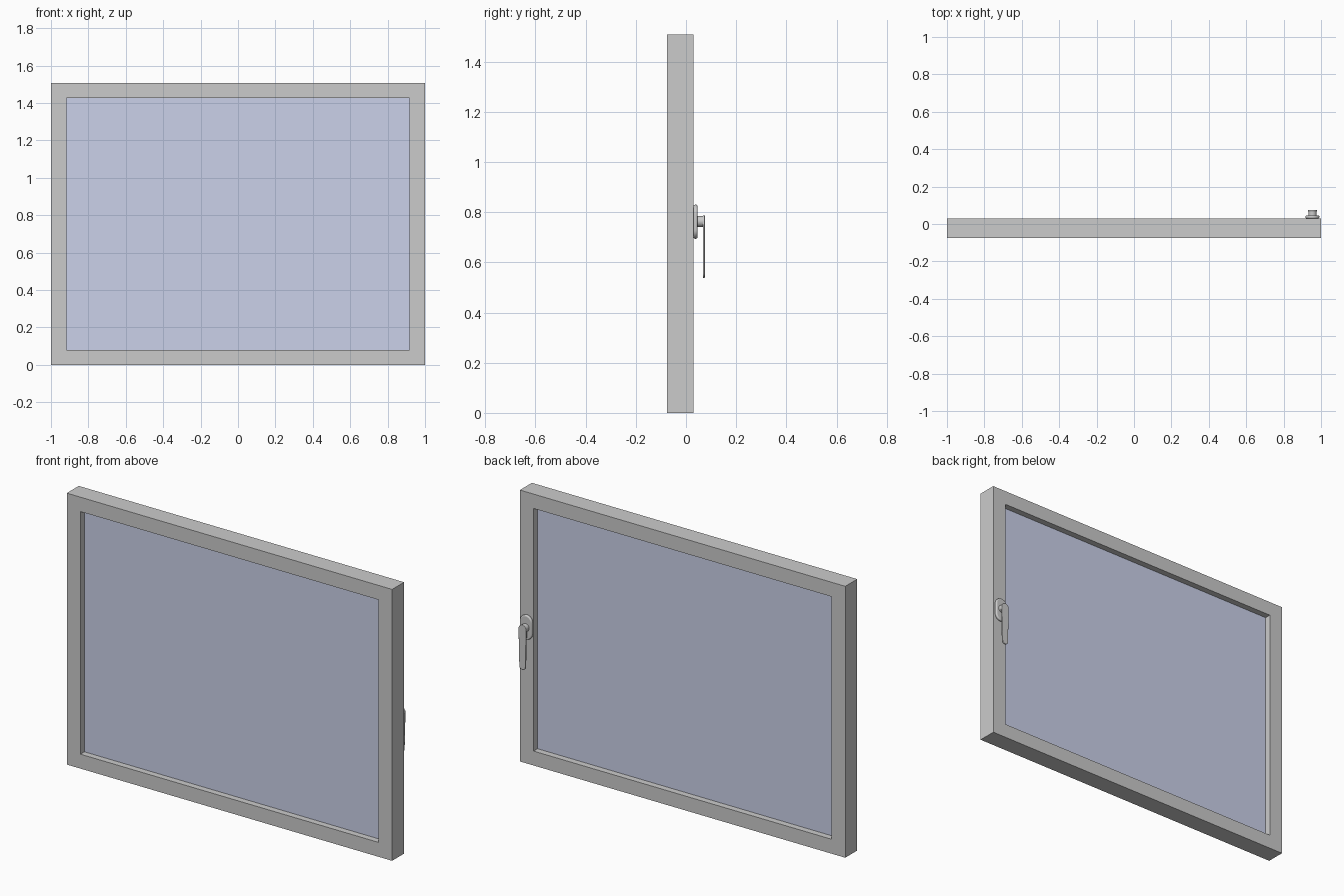
import bpy, bmesh
from math import sin, cos, pi

if "Cube" in bpy.data.objects:
    bpy.data.objects.remove(bpy.data.objects["Cube"])

H = 1.508                 # overall height
FRONT, BACK = -0.075, 0.03  # frame depth
HX = 0.954                # handle centre line


def finish(name, bm, smooth=False, bevel=0):
    bmesh.ops.recalc_face_normals(bm, faces=bm.faces)
    mesh = bpy.data.meshes.new(name)
    bm.to_mesh(mesh)
    bm.free()
    ob = bpy.data.objects.new(name, mesh)
    bpy.context.collection.objects.link(ob)
    if bevel:
        mod = ob.modifiers.new("Bevel", 'BEVEL')
        mod.width, mod.segments = bevel, 3
        mod.limit_method = 'ANGLE'
    if smooth:
        bpy.ops.object.select_all(action='DESELECT')
        ob.select_set(True)
        bpy.context.view_layer.objects.active = ob
        bpy.ops.object.shade_smooth_by_angle()
    return ob


def extrude_y(bm, faces, depth):
    geo = bmesh.ops.extrude_face_region(bm, geom=faces, use_keep_orig=True)
    verts = [g for g in geo["geom"] if isinstance(g, bmesh.types.BMVert)]
    bmesh.ops.translate(bm, verts=verts, vec=(0, depth, 0))


def prism(name, outline, y0, y1, **kw):
    bm = bmesh.new()
    face = bm.faces.new([bm.verts.new((x, y0, z)) for x, z in outline])
    extrude_y(bm, [face], y1 - y0)
    return finish(name, bm, **kw)


def capsule(z_top, r_top, z_bot, r_bot, n=16):
    """Upright outline with a round top and a round bottom."""
    pts = [(HX + r_top * cos(pi * i / n), z_top + r_top * sin(pi * i / n)) for i in range(n + 1)]
    pts += [(HX - r_bot * cos(pi * i / n), z_bot - r_bot * sin(pi * i / n)) for i in range(n + 1)]
    return pts


def rect(x, z0, z1):
    return [(-x, z0), (x, z0), (x, z1), (-x, z1)]


# Frame: a rectangular ring
bm = bmesh.new()
outer = [bm.verts.new((x, FRONT, z)) for x, z in rect(1, 0, H)]
inner = [bm.verts.new((x, FRONT, z)) for x, z in rect(0.916, 0.08, H - 0.08)]
ring = [bm.faces.new((outer[i], outer[(i + 1) % 4], inner[(i + 1) % 4], inner[i])) for i in range(4)]
extrude_y(bm, ring, BACK - FRONT)
finish("window_frame", bm)

# Glass pane
glass = prism("glass_pane", rect(0.916, 0.08, H - 0.08), -0.04, -0.005)
mat = bpy.data.materials.new("blue_glass")
mat.diffuse_color = (0.6, 0.64, 0.82, 1)
mat.use_nodes = True
mat.node_tree.nodes["Principled BSDF"].inputs["Base Color"].default_value = mat.diffuse_color
glass.data.materials.append(mat)

# Handle: back plate, neck and lever
prism("handle_plate", capsule(0.793, 0.037, 0.731, 0.037), BACK, 0.046, smooth=True, bevel=0.006)
bm = bmesh.new()
circle = bmesh.ops.create_circle(bm, cap_ends=True, segments=32, radius=0.022)
for v in circle["verts"]:
    v.co = (HX + v.co.x, 0.044, 0.763 + v.co.y)
extrude_y(bm, bm.faces[:], 0.026)
finish("handle_neck", bm, smooth=True)
prism("handle_lever", capsule(0.763, 0.024, 0.557, 0.019), 0.067, 0.075, smooth=True, bevel=0.002)
